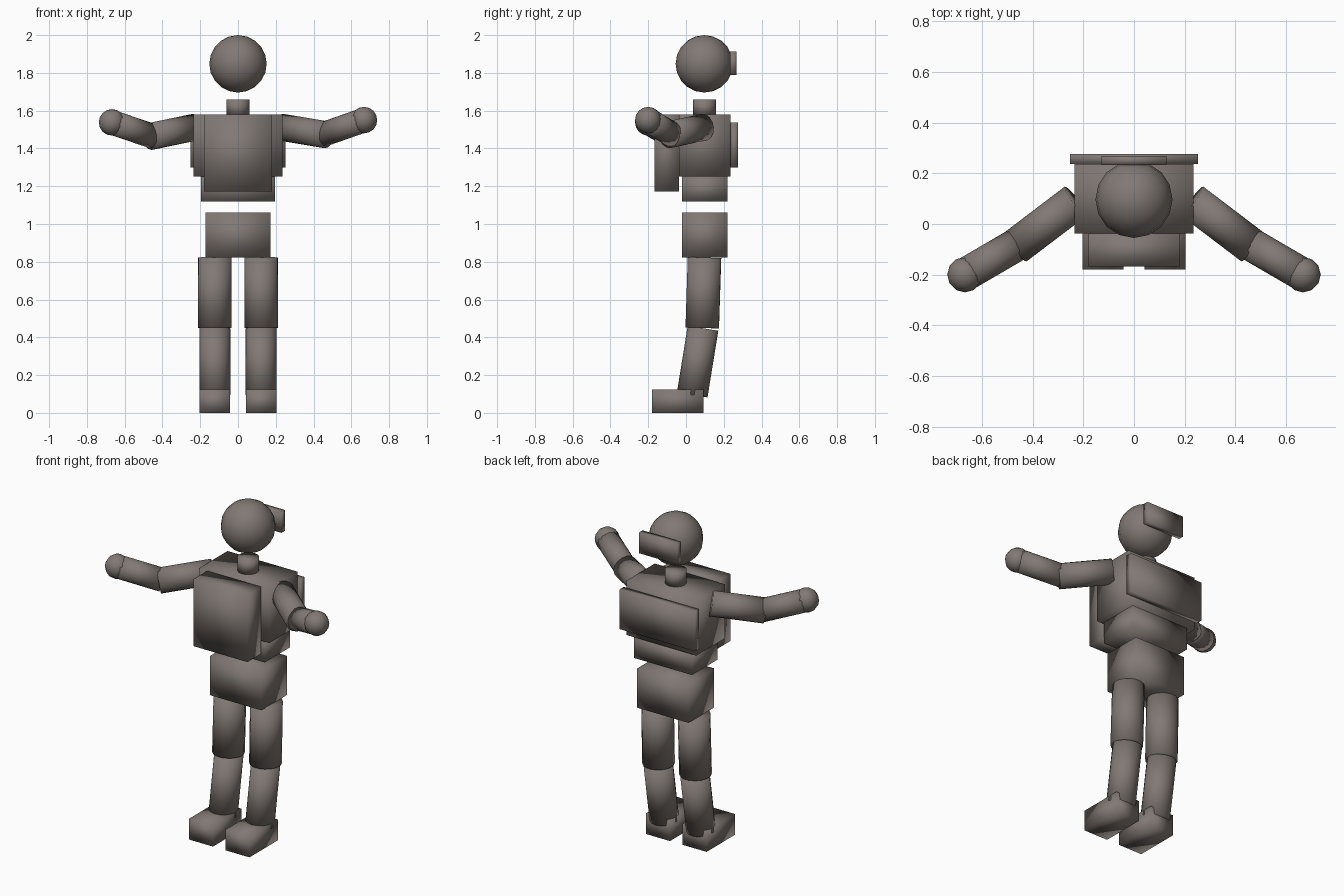
import bpy
from mathutils import Vector

if "Cube" in bpy.data.objects:
    bpy.data.objects.remove(bpy.data.objects["Cube"])

body = bpy.data.materials.new("warm_grey")
body.diffuse_color = (0.22, 0.19, 0.175, 1)
body.use_nodes = True
body.node_tree.nodes["Principled BSDF"].inputs["Base Color"].default_value = body.diffuse_color


def finish(name):
    ob = bpy.context.object
    ob.name = name
    ob.data.materials.append(body)
    bpy.ops.object.shade_smooth()  # soft shading across every edge
    return ob


def box(name, x, y, z):
    """Box from (min, max) ranges."""
    mid = [(a + b) / 2 for a, b in (x, y, z)]
    bpy.ops.mesh.primitive_cube_add(size=1, location=mid)
    bpy.context.object.scale = [b - a for a, b in (x, y, z)]
    bpy.ops.object.transform_apply(location=False, rotation=False, scale=True)
    finish(name)


def limb(name, start, end, r, sides=16):
    """Cylinder between two points."""
    a, b = Vector(start), Vector(end)
    d = b - a
    bpy.ops.mesh.primitive_cylinder_add(
        vertices=sides, radius=r, depth=d.length, location=(a + b) / 2,
        rotation=d.to_track_quat('Z', 'Y').to_euler())
    finish(name)


def ball(name, loc, r, seg, rings):
    bpy.ops.mesh.primitive_uv_sphere_add(
        segments=seg, ring_count=rings, radius=r, location=loc)
    finish(name)


# Head, rear head block and neck
ball("head", (0, 0.097, 1.848), 0.152, 16, 10)
box("head_block", (-0.128, 0.128), (0.233, 0.268), (1.788, 1.913))
limb("neck", (0, 0.098, 1.575), (0, 0.098, 1.66), 0.06)

# Torso
box("chest", (-0.235, 0.235), (-0.037, 0.236), (1.252, 1.58))
box("back_plate", (-0.252, 0.252), (0.236, 0.276), (1.298, 1.538))
box("front_pack", (-0.18, 0.18), (-0.167, -0.037), (1.172, 1.579))
box("abdomen", (-0.195, 0.195), (-0.022, 0.221), (1.118, 1.252))
box("pelvis", (-0.172, 0.172), (-0.022, 0.221), (0.822, 1.06))

for side, s in (("left", -1), ("right", 1)):
    # Legs
    limb(side + "_thigh", (s * 0.122, 0.098, 0.822),
         (s * 0.124, 0.086, 0.45), 0.09)
    limb(side + "_shin", (s * 0.123, 0.09, 0.448),
         (s * 0.123, 0.033, 0.095), 0.082)
    box(side + "_foot", sorted((s * 0.042, s * 0.203)),
        (-0.18, 0.093), (0, 0.125))
    # Arms, one raised slightly higher than the other
    up = 0.006 * (s + 1)
    hand = (s * 0.667, -0.2, 1.538 + up)
    limb(side + "_upper_arm", (s * 0.23, 0.09, 1.512),
         (s * 0.467, -0.09, 1.463 + up * 0.8), 0.072)
    limb(side + "_forearm", (s * 0.452, -0.075, 1.465 + up * 0.8), hand, 0.066)
    ball(side + "_hand", hand, 0.07, 12, 8)
